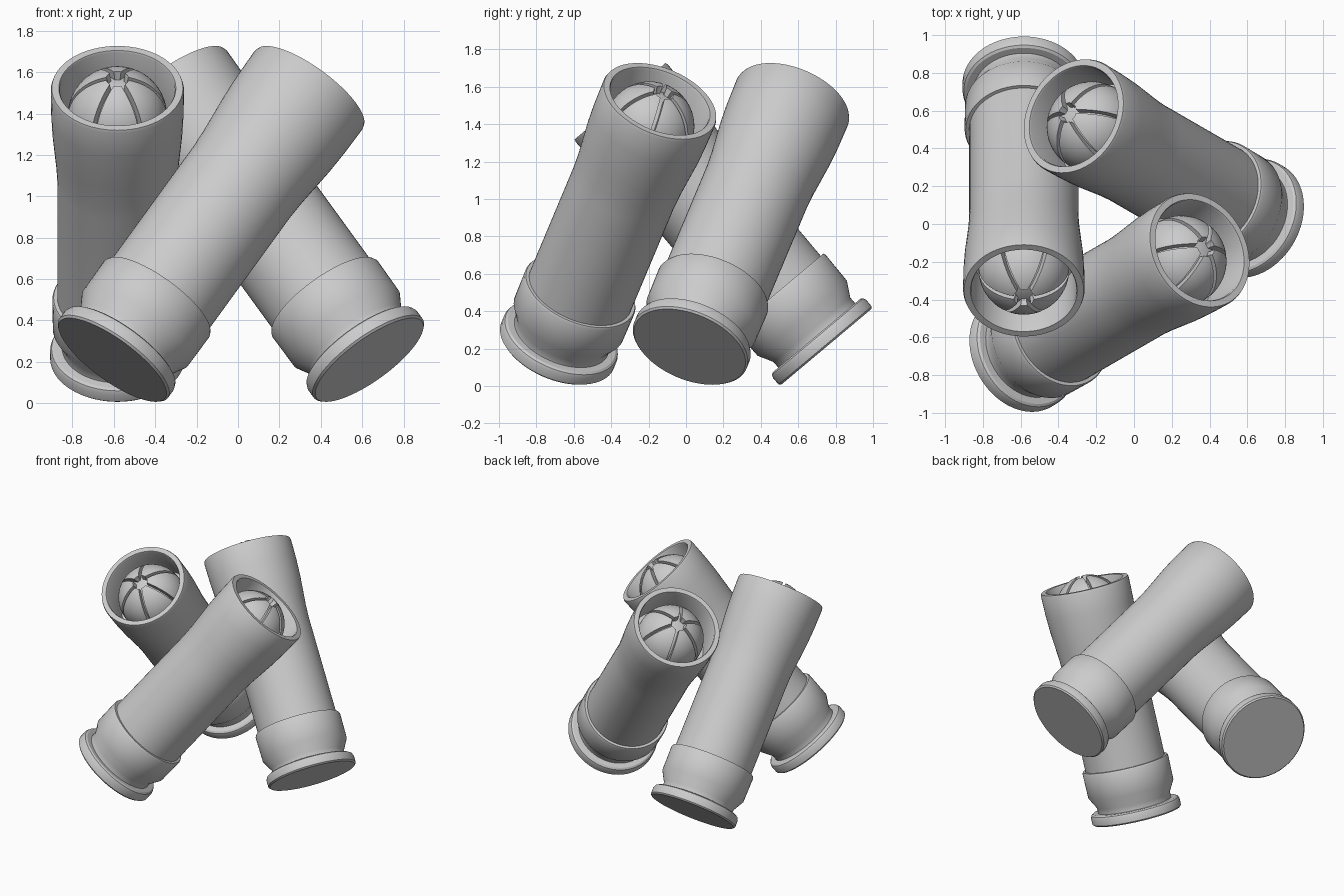
import bpy, bmesh, math
from mathutils import Matrix, Vector

if "Cube" in bpy.data.objects:
    bpy.data.objects.remove(bpy.data.objects["Cube"])

SEG = 64
grey = bpy.data.materials.new("plain_grey")
grey.diffuse_color = (0.6, 0.6, 0.6, 1)
grey.use_nodes = True
grey.node_tree.nodes["Principled BSDF"].inputs["Base Color"].default_value = grey.diffuse_color


def finish(bm, name):
    bmesh.ops.recalc_face_normals(bm, faces=bm.faces)
    me = bpy.data.meshes.new(name)
    bm.to_mesh(me)
    bm.free()
    me.materials.append(grey)
    return me


def lathe(name, profile):
    """Spin (radius, height) points round z; ends at radius 0 close the shape."""
    bm = bmesh.new()
    verts = [bm.verts.new((r, 0, z)) for r, z in profile]
    edges = [bm.edges.new(p) for p in zip(verts, verts[1:])]
    bmesh.ops.spin(bm, geom=verts + edges, cent=(0, 0, 0), axis=(0, 0, 1),
                   angle=2 * math.pi, steps=SEG, use_duplicate=False)
    bmesh.ops.remove_doubles(bm, verts=bm.verts, dist=1e-5)
    return finish(bm, name)


# tube with a slightly flared, open mouth
tube = lathe("tube", [
    (0, 0.30), (0.29, 0.30), (0.29, 1.12), (0.295, 1.22), (0.305, 1.33),
    (0.314, 1.43), (0.32, 1.55), (0.322, 1.70), (0.317, 1.715),
    (0.283, 1.715), (0.278, 1.705), (0.278, 1.42), (0, 1.42)])

# base cap with chamfer, groove and rim
cap = lathe("base_cap", [
    (0, 0), (0.315, 0), (0.325, 0.01), (0.325, 0.055), (0.318, 0.072),
    (0.305, 0.08), (0.268, 0.08), (0.268, 0.12), (0.312, 0.20),
    (0.314, 0.38), (0.308, 0.392), (0.285, 0.392)])

# domed slug inside the mouth: core plus six split petals
R, CZ, TIP = 0.24, 1.54, 0.055
TOP = math.acos(TIP / R)


def dome_point(rad, t):
    """t < 0 is the straight skirt, t in 0..1 runs up the dome."""
    if t < 0:
        return rad, CZ - 0.13
    a = t * TOP
    return rad * math.cos(a), CZ + rad * math.sin(a)


core = lathe("slug_core", [dome_point(R - 0.045, -1)] +
             [dome_point(R - 0.045, i / 10) for i in range(11)] +
             [(0, CZ + (R - 0.045) * math.sin(TOP))])


def petals_mesh():
    bm = bmesh.new()
    ts = [-1] + [i / 12 for i in range(13)]
    cols = 10
    for k in range(6):
        grids = []
        for rad in (R, R - 0.05):
            rows = []
            for t in ts:
                r, z = dome_point(rad, t)
                half = math.pi / 6 - math.asin(min(0.011 / r, 0.45))
                row = []
                for c in range(cols + 1):
                    a = k * math.pi / 3 + half * (2 * c / cols - 1)
                    row.append(bm.verts.new((r * math.cos(a), r * math.sin(a), z)))
                rows.append(row)
            grids.append(rows)
        o, n = grids
        last = len(ts) - 1
        for i in range(last):
            for c in range(cols):
                for g in grids:
                    bm.faces.new((g[i][c], g[i][c + 1], g[i + 1][c + 1], g[i + 1][c]))
            for c in (0, cols):
                bm.faces.new((o[i][c], o[i + 1][c], n[i + 1][c], n[i][c]))
        for c in range(cols):
            for i in (0, last):
                bm.faces.new((o[i][c], o[i][c + 1], n[i][c + 1], n[i][c]))
    return finish(bm, "slug_petals")


petals = petals_mesh()

# three leaning shells: base centre and lean direction
for i, (x, y, ang) in enumerate([(-0.583, 0.75, -90), (-0.607, -0.69, 30),
                                 (0.635, 0.02, 150)]):
    m = (Matrix.Translation((x, y, 0.209)) @
         Matrix.Rotation(math.radians(ang), 4, 'Z') @
         Matrix.Rotation(math.radians(40), 4, 'Y'))
    for me in (tube, cap, core, petals):
        ob = bpy.data.objects.new(f"{me.name}_{i + 1}", me)
        bpy.context.collection.objects.link(ob)
        ob.matrix_world = m

# smooth rounded surfaces, keep the edges crisp
for ob in bpy.context.collection.objects:
    ob.select_set(ob.name.endswith("_1"))
bpy.context.view_layer.objects.active = bpy.data.objects["tube_1"]
bpy.ops.object.shade_smooth_by_angle(angle=math.radians(30))
